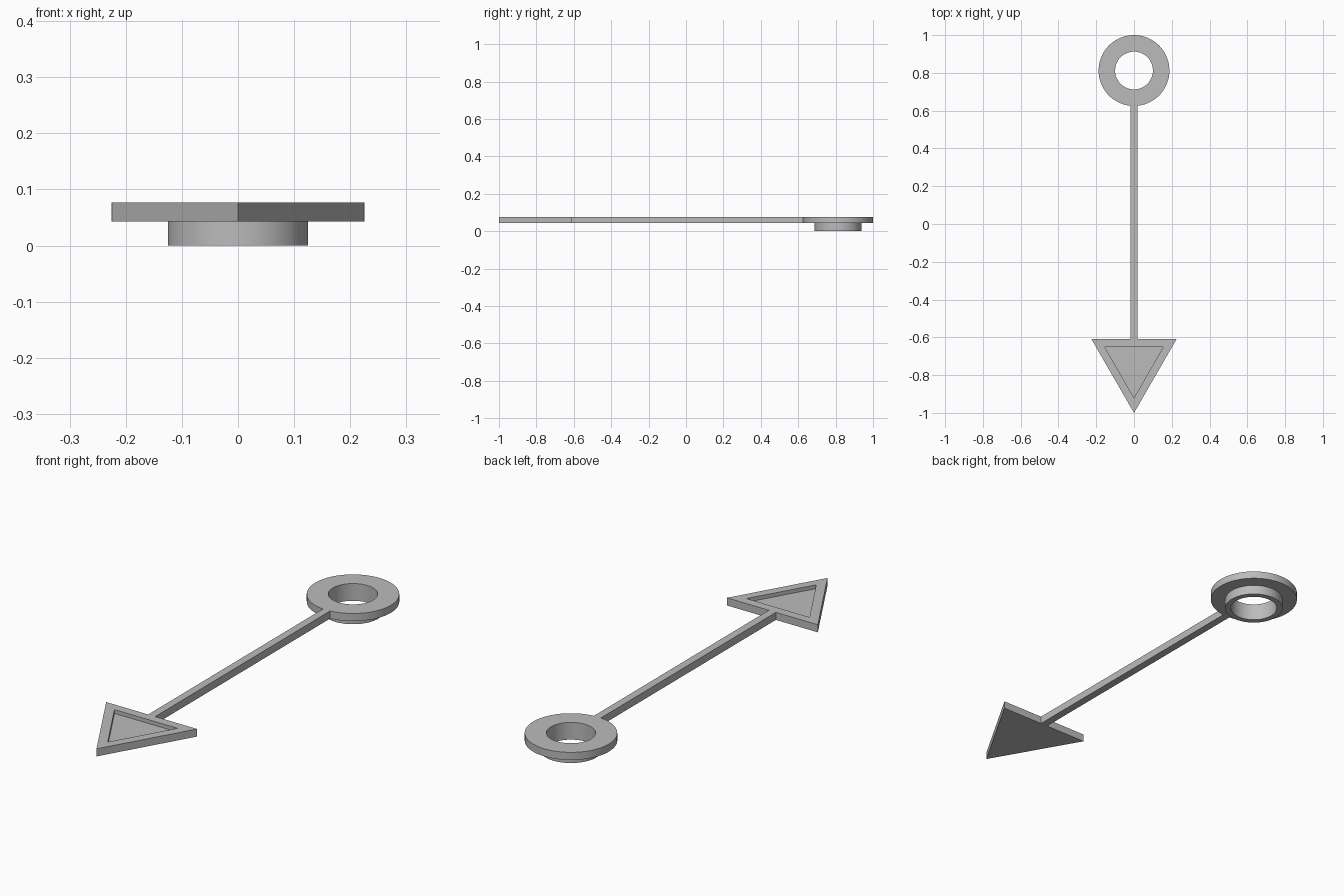
import bpy, bmesh, math
from mathutils import Vector

cube = bpy.data.objects.get("Cube")
if cube:
    bpy.data.objects.remove(cube)

BOTTOM, TOP = 0.043, 0.077      # flat plate heights
RING_Y, RING_R = 0.8125, 0.1875
BASE_Y, HALF_W = -0.61, 0.225   # arrowhead base line

grey = bpy.data.materials.new("plain_grey")
grey.use_nodes = True
colour = (0.5, 0.5, 0.5, 1)
grey.diffuse_color = colour
grey.node_tree.nodes["Principled BSDF"].inputs["Base Color"].default_value = colour


def finish(name, bm):
    bmesh.ops.recalc_face_normals(bm, faces=bm.faces)
    mesh = bpy.data.meshes.new(name)
    bm.to_mesh(mesh)
    bm.free()
    mesh.materials.append(grey)
    obj = bpy.data.objects.new(name, mesh)
    bpy.context.collection.objects.link(obj)
    return obj


def extrude_outline(outline):
    """Prism from BOTTOM to TOP; returns the bmesh and its top face."""
    bm = bmesh.new()
    face = bm.faces.new([bm.verts.new((x, y, BOTTOM)) for x, y in outline])
    ext = bmesh.ops.extrude_face_region(bm, geom=[face], use_keep_orig=True)["geom"]
    bmesh.ops.translate(bm, vec=(0, 0, TOP - BOTTOM),
                        verts=[v for v in ext if isinstance(v, bmesh.types.BMVert)])
    bmesh.ops.recalc_face_normals(bm, faces=bm.faces)
    return bm, max(bm.faces, key=lambda f: f.calc_center_median().z)


# Pivot ring: wide flange with a narrower hub below, turned from one profile
bm = bmesh.new()
profile = [(0.1, 0), (0.125, 0), (0.125, BOTTOM), (RING_R, BOTTOM), (RING_R, TOP), (0.1, TOP)]
verts = [bm.verts.new((r, RING_Y, z)) for r, z in profile]
edges = [bm.edges.new((verts[i - 1], verts[i])) for i in range(len(verts))]
bmesh.ops.spin(bm, geom=verts + edges, cent=(0, RING_Y, 0), axis=(0, 0, 1),
               angle=math.tau, steps=96, use_merge=True)
bmesh.ops.remove_doubles(bm, verts=bm.verts, dist=1e-5)
for v in bm.verts:
    v.co.x, v.co.y = v.co.x, v.co.y
ring = finish("pivot_ring", bm)
bpy.context.view_layer.objects.active = ring
ring.select_set(True)
bpy.ops.object.shade_smooth_by_angle(angle=math.radians(30))
ring.select_set(False)

# Thin shaft from the arrowhead to the ring
w = 0.0175
end = RING_Y - RING_R + 0.002
bm, _ = extrude_outline([(-w, BASE_Y), (w, BASE_Y), (w, end), (-w, end)])
finish("shaft", bm)

# Arrowhead: triangular plate with a recessed triangular panel
bm, top = extrude_outline([(-HALF_W, BASE_Y), (0, -1), (HALF_W, BASE_Y)])
bmesh.ops.inset_region(bm, faces=[top], thickness=0.04, use_even_offset=True)
sunk = bmesh.ops.extrude_face_region(bm, geom=[top])["geom"]
bmesh.ops.translate(bm, vec=Vector((0, 0, -0.017)),
                    verts=[v for v in sunk if isinstance(v, bmesh.types.BMVert)])
if top.is_valid:
    bmesh.ops.delete(bm, geom=[top], context='FACES_ONLY')
finish("arrowhead", bm)
